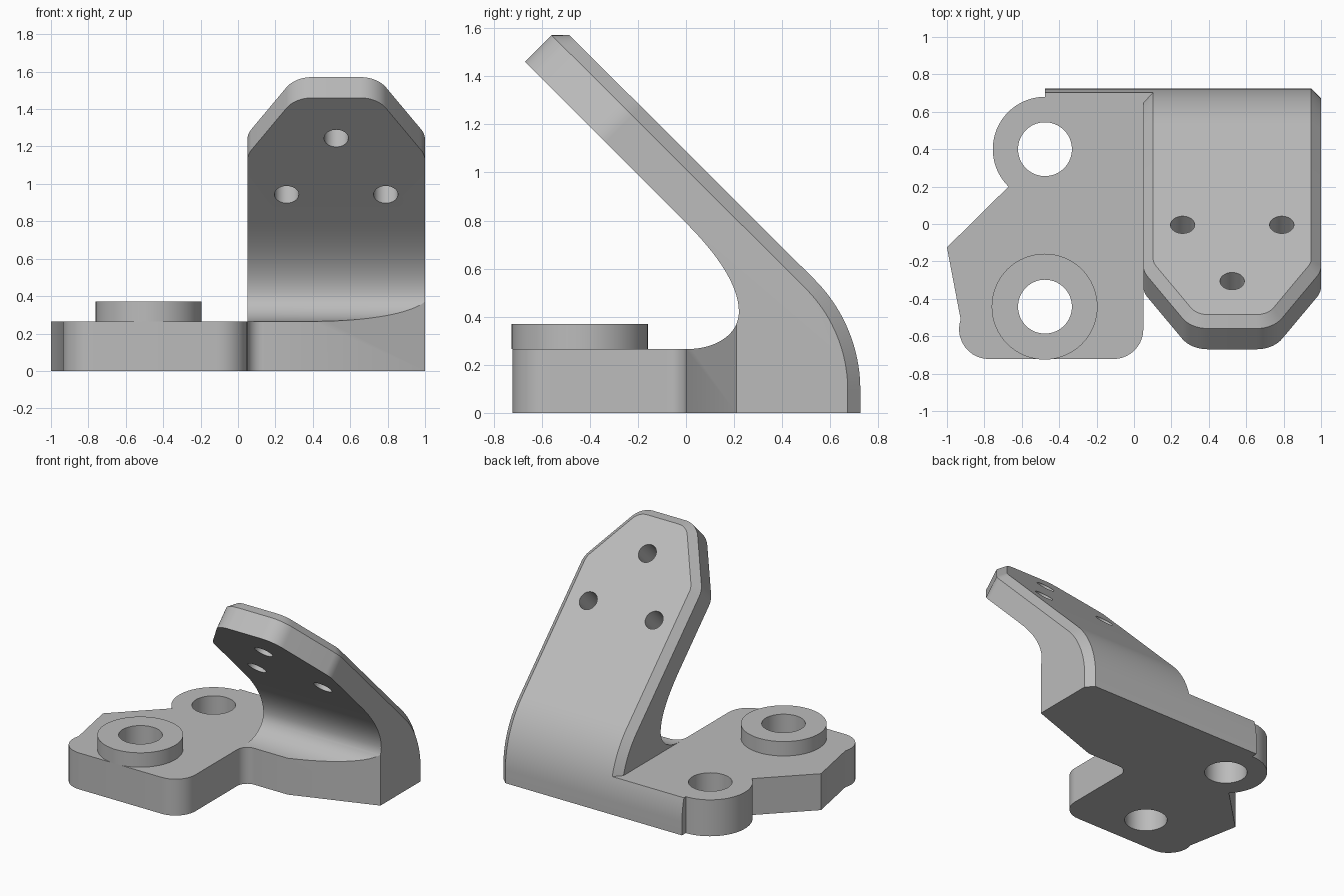
import bpy, bmesh
from math import sin, cos, tan, pi, radians
from mathutils import Vector, Matrix

cube = bpy.data.objects.get("Cube")
if cube:
    bpy.data.objects.remove(cube)

grey = bpy.data.materials.new("plain_grey")
grey.use_nodes = True
grey.diffuse_color = (0.5, 0.5, 0.5, 1)
grey.node_tree.nodes["Principled BSDF"].inputs["Base Color"].default_value = (0.5, 0.5, 0.5, 1)

# Axes: flat plan, side profile, and the plane of the leaning arm
S = 0.5 ** 0.5
PLAN = Matrix.Identity(3)
SIDE = Matrix(((0, 0, 1), (1, 0, 0), (0, 1, 0)))
LEAN = Matrix(((1, 0, 0), (0, -S, S), (0, S, S)))


def prism(name, pts, lo, hi, axes):
    """Closed outline extruded from lo to hi along the third axis."""
    bm = bmesh.new()
    face = bm.faces.new([bm.verts.new(axes @ Vector((a, b, lo))) for a, b in pts])
    new = bmesh.ops.extrude_face_region(bm, geom=[face])["geom"]
    bmesh.ops.translate(bm, vec=axes @ Vector((0, 0, hi - lo)),
                        verts=[v for v in new if isinstance(v, bmesh.types.BMVert)])
    bmesh.ops.recalc_face_normals(bm, faces=bm.faces)
    mesh = bpy.data.meshes.new(name)
    bm.to_mesh(mesh)
    bm.free()
    mesh.materials.append(grey)
    obj = bpy.data.objects.new(name, mesh)
    bpy.context.collection.objects.link(obj)
    return obj


def arc(cx, cy, r, a0, a1, n):
    angles = [radians(a0 + (a1 - a0) * i / n) for i in range(n + 1)]
    return [(cx + r * cos(a), cy + r * sin(a)) for a in angles]


def circle(cx, cy, r, n=64):
    return arc(cx, cy, r, 0, 360, n)[:-1]


def fillet(corners, n=10):
    """Round each (x, y, radius) corner of an outline."""
    out = []
    for i, (x, y, r) in enumerate(corners):
        p = Vector((x, y))
        if not r:
            out.append((x, y))
            continue
        a = (Vector(corners[i - 1][:2]) - p).normalized()
        b = (Vector(corners[(i + 1) % len(corners)][:2]) - p).normalized()
        half = a.angle(b) / 2
        centre = p + (a + b).normalized() * r / sin(half)
        start = p + a * r / tan(half) - centre
        end = p + b * r / tan(half) - centre
        sweep = pi - 2 * half
        for k in range(n + 1):
            t = k / n
            d = (start * sin((1 - t) * sweep) + end * sin(t * sweep)) / sin(sweep)
            out.append(tuple(centre + d))
    return out


def bezier(p, n=16):
    p = [Vector(q) for q in p]
    return [tuple(p[0] * (1 - t) ** 3 + p[1] * 3 * t * (1 - t) ** 2
                  + p[2] * 3 * t * t * (1 - t) + p[3] * t ** 3)
            for t in [k / n for k in range(n + 1)]]


def boolean(obj, cutter, operation):
    mod = obj.modifiers.new("cut", "BOOLEAN")
    mod.operation, mod.object, mod.solver = operation, cutter, "EXACT"
    mesh = bpy.data.meshes.new_from_object(
        obj.evaluated_get(bpy.context.evaluated_depsgraph_get()))
    obj.modifiers.clear()
    obj.data = mesh
    bpy.data.objects.remove(cutter)


def smooth(obj):
    bpy.ops.object.select_all(action="DESELECT")
    obj.select_set(True)
    bpy.context.view_layer.objects.active = obj
    bpy.ops.object.shade_smooth_by_angle(angle=radians(25))


TOP = 0.265
outer = arc(0.075, 0.095, 0.65, 0, 45, 20)   # rounded heel of the arm

# Base plate with a round ear, its back following the heel
plan = fillet([(-1, -0.722, 0.16), (0.05, -0.722, 0.16), (0.05, 0, 0.08), (0.14, 0, 0),
               (0.14, 0.8, 0), (-0.475, 0.8, 0)])
plan += arc(-0.475, 0.4, 0.28, 90, 225.6, 32) + [(-1, -0.125)]
base = prism("base_plate", plan, 0, TOP, PLAN)
back = [(-1, -0.1), (0.725, -0.1)] + outer + [(-1, outer[-1][1])]
boolean(base, prism("back_cutter", back, -2, 2, SIDE), "INTERSECT")

# Raised boss
boss = prism("boss", circle(-0.478, -0.442, 0.283), TOP, 0.37, PLAN)

# Mounting holes
for y in (0.4, -0.442):
    boolean(base, prism("hole", circle(-0.476, y, 0.144), -0.1, 0.6, PLAN), "DIFFERENCE")
boolean(boss, prism("hole", circle(-0.476, -0.442, 0.144), -0.1, 0.6, PLAN), "DIFFERENCE")

# Arm: side profile trimmed by the outline of the leaning plate
inner = bezier([(0, 0.79), (0.13, 0.66), (0.22, 0.53), (0.22, 0.42)])
inner += bezier([(0.22, 0.42), (0.22, 0.33), (0.13, TOP), (0, TOP)])[1:]
profile = [(0, 0), (0.725, 0)] + outer + [(-0.915, 2.0), (-1.21, 2.0)] + inner
arm = prism("arm", profile, -0.2, 1.2, SIDE)
outline = fillet([(0.05, -2, 0), (1, -2, 0), (1, 1.075, 0.16), (0.745, 1.506, 0.16),
                  (0.305, 1.506, 0.16), (0.05, 1.075, 0.16)])
boolean(arm, prism("outline_cutter", outline, -1, 2, LEAN), "INTERSECT")

# Chamfer around the outer face of the arm
bm = bmesh.new()
bm.from_mesh(arm.data)
rim = []
for e in bm.edges:
    normals = [f.normal for f in e.link_faces]
    if sum(n.y > 0.68 for n in normals) == 1 and min(n.z for n in normals) > -0.9:
        rim.append(e)
bmesh.ops.bevel(bm, geom=rim, offset=0.0525, offset_type="OFFSET", segments=1,
                affect="EDGES", profile=0.5, clamp_overlap=False)
bm.to_mesh(arm.data)
bm.free()

# Slanted front of the foot
wedge = [(0.4, 0), (1.1, 0.245), (1.1, -0.05), (0.257, -0.05)]
boolean(arm, prism("wedge", wedge, -0.1, 0.41, PLAN), "DIFFERENCE")

# Three holes square to the leaning plate
for x, u in ((0.26, 0.775), (0.79, 0.775), (0.525, 1.2)):
    boolean(arm, prism("hole", circle(x, u, 0.065, 40), 0.4, 0.95, LEAN), "DIFFERENCE")

for part in (base, boss, arm):
    smooth(part)
